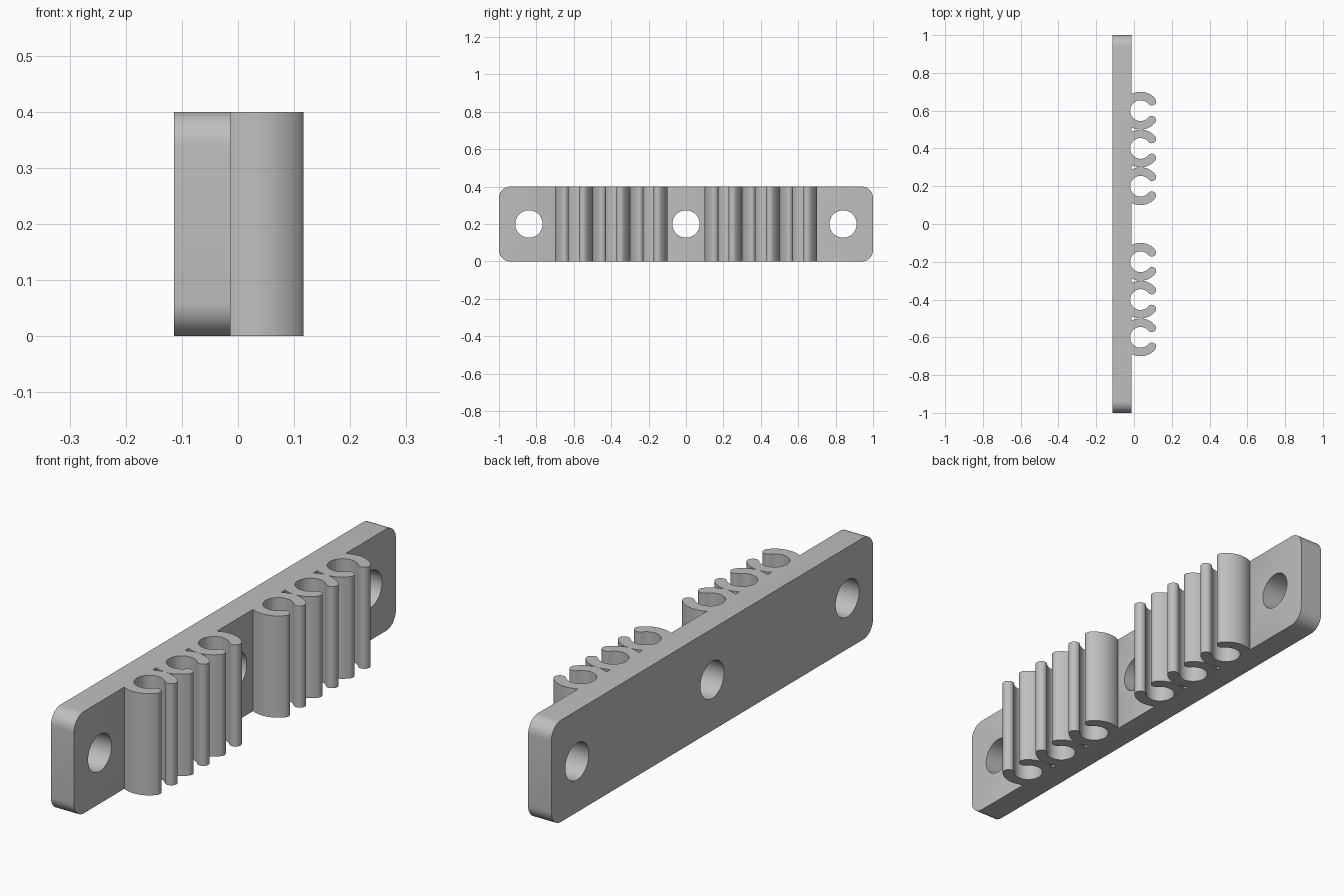
import bpy, bmesh
from math import pi, sin, cos, acos, radians
from mathutils import Matrix, Vector

cube = bpy.data.objects.get("Cube")
if cube:
    bpy.data.objects.remove(cube, do_unlink=True)

grey = bpy.data.materials.new("plain grey")
grey.use_nodes = True
colour = (0.52, 0.52, 0.52, 1)
grey.diffuse_color = colour
grey.node_tree.nodes["Principled BSDF"].inputs["Base Color"].default_value = colour

HEIGHT = 0.4
BACK, FACE = -0.114, -0.013      # plate back and mounting face, along x
CLIP_X = 0.035                   # centre line of the clips
OUTER, INNER = 0.1, 0.055        # clip radii
HOLE = 0.073


def arc(cx, cy, r, a, b, n):
    return [(cx + r * cos(a + (b - a) * i / n), cy + r * sin(a + (b - a) * i / n))
            for i in range(n + 1)]


def extrude(bm, points, direction):
    """Adds a prism with the given 3D outline."""
    face = bm.faces.new([bm.verts.new(p) for p in points])
    new = bmesh.ops.extrude_face_region(bm, geom=[face])["geom"]
    bmesh.ops.translate(bm, vec=direction,
                        verts=[v for v in new if isinstance(v, bmesh.types.BMVert)])


def finish(bm, name):
    bmesh.ops.recalc_face_normals(bm, faces=bm.faces)
    mesh = bpy.data.meshes.new(name)
    bm.to_mesh(mesh)
    bm.free()
    mesh.materials.append(grey)
    obj = bpy.data.objects.new(name, mesh)
    bpy.context.collection.objects.link(obj)
    return obj


def smooth(obj):
    bpy.ops.object.select_all(action='DESELECT')
    obj.select_set(True)
    bpy.context.view_layer.objects.active = obj
    bpy.ops.object.shade_smooth_by_angle(angle=radians(30))


clip_centres = [side * y for side in (-1, 1) for y in (0.2, 0.4, 0.6)]

# Mounting plate with rounded corners
r = 0.06
outline = []
for k, (y, z) in enumerate([(1 - r, HEIGHT - r), (r - 1, HEIGHT - r), (r - 1, r), (1 - r, r)]):
    outline += arc(y, z, r, k * pi / 2, (k + 1) * pi / 2, 10)
bm = bmesh.new()
extrude(bm, [(BACK, y, z) for y, z in outline], Vector((FACE - BACK, 0, 0)))
plate = finish(bm, "mounting_plate")

# Screw holes and shallow clip channels, cut from the plate
bm = bmesh.new()
for y in (-0.84, 0, 0.84):
    bmesh.ops.create_cone(bm, cap_ends=True, segments=48, radius1=HOLE, radius2=HOLE, depth=0.4,
                          matrix=Matrix.Translation((0, y, HEIGHT / 2)) @ Matrix.Rotation(pi / 2, 4, 'Y'))
for y in clip_centres:
    bmesh.ops.create_cone(bm, cap_ends=True, segments=48, radius1=INNER, radius2=INNER, depth=0.6,
                          matrix=Matrix.Translation((CLIP_X, y, HEIGHT / 2)))
cutter = finish(bm, "hole_cutter")
cutter.hide_render = True
cut = plate.modifiers.new("holes", 'BOOLEAN')
cut.operation, cut.object, cut.solver = 'DIFFERENCE', cutter, 'EXACT'
bpy.context.view_layer.objects.active = plate
bpy.ops.object.modifier_apply(modifier=cut.name)
bpy.data.objects.remove(cutter, do_unlink=True)
smooth(plate)

# Curved clip arm: outer arc, inner arc, rounded lip
lip = radians(40)
mid, half = (OUTER + INNER) / 2, (OUTER - INNER) / 2
reach = FACE - CLIP_X
arm = arc(0, 0, OUTER, lip, acos(reach / OUTER), 20)
arm += arc(0, 0, INNER, acos(reach / INNER), lip, 24)
arm += arc(mid * cos(lip), mid * sin(lip), half, lip - pi, lip, 12)[1:-1]

# Each clip is a mirrored pair of arms
for i, centre in enumerate(clip_centres):
    bm = bmesh.new()
    for side in (-1, 1):
        extrude(bm, [(CLIP_X + x, centre + side * y, 0) for x, y in arm], Vector((0, 0, HEIGHT)))
    smooth(finish(bm, f"cable_clip_{i + 1}"))
